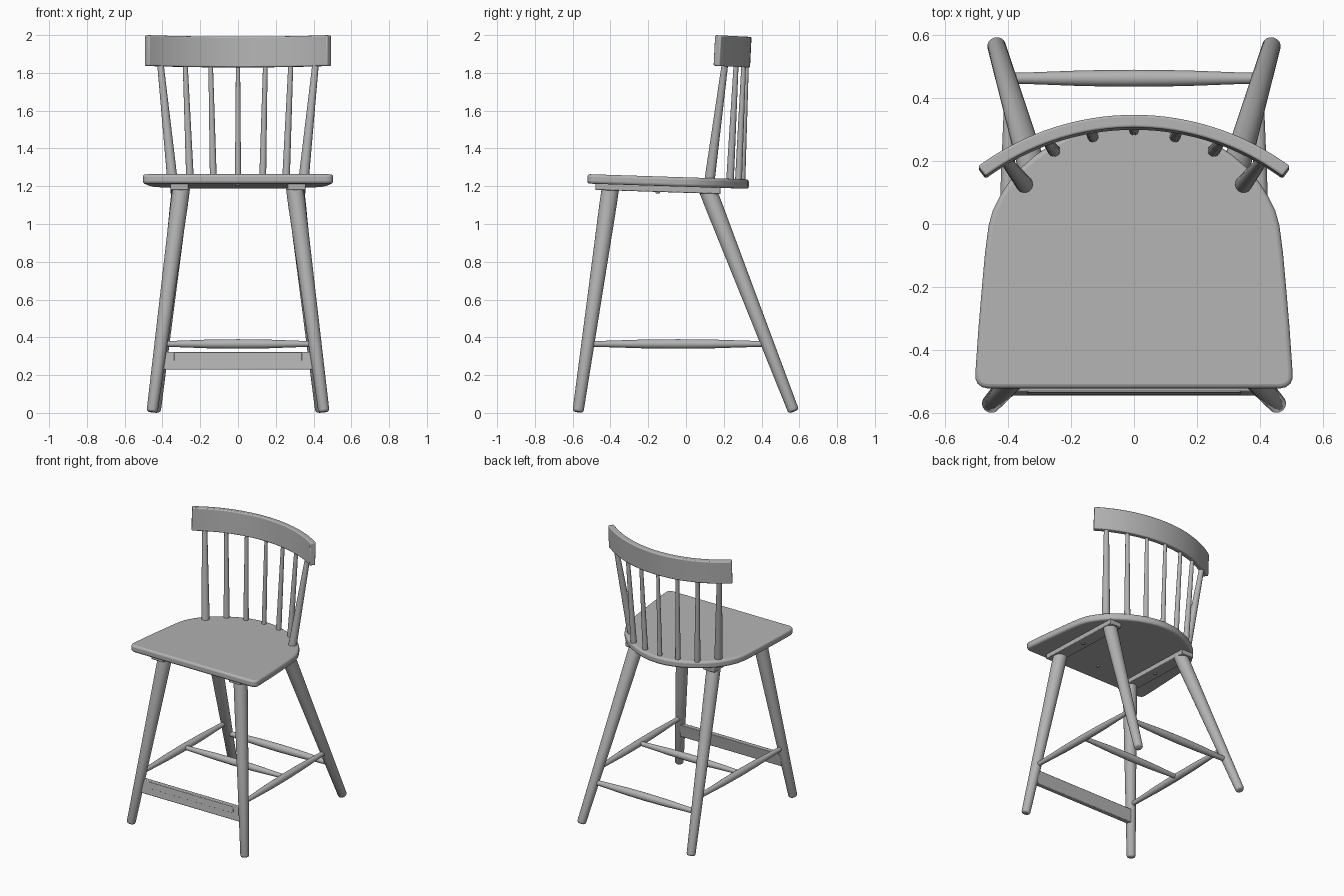
import bpy, bmesh, math
from mathutils import Vector

if "Cube" in bpy.data.objects:
    bpy.data.objects.remove(bpy.data.objects["Cube"])

grey = bpy.data.materials.new("grey_wood")
grey.diffuse_color = (0.45, 0.45, 0.45, 1)
grey.use_nodes = True
grey.node_tree.nodes["Principled BSDF"].inputs["Base Color"].default_value = grey.diffuse_color
SLOPE = -0.0325  # backward tilt of the seat


def finish(name, bm, bevel=0.0, segments=3):
    bmesh.ops.recalc_face_normals(bm, faces=bm.faces)
    me = bpy.data.meshes.new(name)
    bm.to_mesh(me)
    bm.free()
    me.materials.append(grey)
    ob = bpy.data.objects.new(name, me)
    bpy.context.collection.objects.link(ob)
    if bevel:
        m = ob.modifiers.new("round", "BEVEL")
        m.width, m.segments, m.limit_method = bevel, segments, "ANGLE"
        m.angle_limit = math.radians(50)
    bpy.ops.object.select_all(action="DESELECT")
    ob.select_set(True)
    bpy.context.view_layer.objects.active = ob
    bpy.ops.object.shade_smooth_by_angle(angle=math.radians(40))
    return ob


def turned(name, a, b, profile, n=24):
    """Round rod from a to b; profile holds (fraction, radius) pairs."""
    a, b = Vector(a), Vector(b)
    q = (b - a).to_track_quat("Z", "Y")
    bm = bmesh.new()
    rings = []
    for t, r in profile:
        rings.append([bm.verts.new(a.lerp(b, t) + q @ Vector(
            (r * math.cos(2 * math.pi * i / n), r * math.sin(2 * math.pi * i / n), 0)))
            for i in range(n)])
    for lo, hi in zip(rings, rings[1:]):
        for i in range(n):
            j = (i + 1) % n
            bm.faces.new((lo[i], lo[j], hi[j], hi[i]))
    bm.faces.new(rings[0][::-1])
    bm.faces.new(rings[-1])
    return finish(name, bm)


def box(name, lo, hi, bevel=0.004, shear_z=0.0, shear_y=0.0):
    bm = bmesh.new()
    bmesh.ops.create_cube(bm, size=1)
    for v in bm.verts:
        v.co = Vector([(l + h) / 2 + c * (h - l) for l, h, c in zip(lo, hi, v.co)])
        y, z = v.co.y, v.co.z
        v.co.z += shear_z * y
        v.co.y += shear_y * (z - lo[2])
    return finish(name, bm, bevel, 2)


# Seat: half outline mirrored, thickened and tilted
half = [(0, -0.522), (0.465, -0.522), (0.483, -0.518), (0.497, -0.507), (0.504, -0.49),
        (0.503, -0.46), (0.494, -0.33), (0.483, -0.2), (0.473, -0.09), (0.462, -0.005),
        (0.448, 0.045), (0.425, 0.09), (0.396, 0.135), (0.36, 0.178), (0.315, 0.217),
        (0.26, 0.255), (0.2, 0.287), (0.135, 0.312), (0.07, 0.328), (0, 0.333)]
outline = half + [(-x, y) for x, y in half[-2:0:-1]]
bm = bmesh.new()
face = bm.faces.new([bm.verts.new((x, y, 1.197 + SLOPE * y)) for x, y in outline])
ext = bmesh.ops.extrude_face_region(bm, geom=[face])
for v in ext["geom"]:
    if isinstance(v, bmesh.types.BMVert):
        v.co.z += 0.05
finish("seat", bm, 0.014)

# Crest rail: curved board leaning slightly back
CY, R_OUT, R_IN, HALF, N = -0.49, 0.833, 0.793, math.radians(36.5), 32
bm = bmesh.new()
sections = []
for i in range(N + 1):
    a = -HALF + 2 * HALF * i / N
    ring = []
    for r, z in ((R_IN, 1.838), (R_OUT, 1.838), (R_OUT, 2.0), (R_IN, 2.0)):
        y = CY + r * math.cos(a)
        ring.append(bm.verts.new((r * math.sin(a), y + 0.05 * (z - 1.92),
                                  z - 0.05 * (y - 0.15))))
    sections.append(ring)
for s, t in zip(sections, sections[1:]):
    for k in range(4):
        bm.faces.new((s[k], s[(k + 1) % 4], t[(k + 1) % 4], t[k]))
bm.faces.new(sections[0])
bm.faces.new(sections[-1][::-1])
finish("crest_rail", bm, 0.007)

# Back spindles: bottom xy, top xy, bottom radius, top radius
spindles = [((0, 0.297), (0, 0.322), 0.016, 0.011),
            ((0.13, 0.277), (0.145, 0.306), 0.018, 0.012),
            ((0.253, 0.232), (0.28, 0.266), 0.020, 0.013),
            ((0.345, 0.122), (0.412, 0.208), 0.027, 0.017)]
for (bx, by), (tx, ty), r0, r1 in spindles:
    for s in ((1, -1) if bx else (1,)):
        turned("back_spindle", (s * bx, by, 1.21), (s * tx, ty, 1.86),
               [(0, r0), (0.08, r0), (1, r1)], 16)

# Legs, battens, side stretchers
leg_profile = [(0, 0.02), (0.003, 0.026), (0.01, 0.0295), (0.5, 0.038), (0.93, 0.046), (1, 0.046)]
swell = [(0, 0.015), (0.1, 0.017), (0.3, 0.023), (0.5, 0.025), (0.7, 0.023), (0.9, 0.017), (1, 0.015)]
for s in (1, -1):
    turned("front_leg", (s * 0.455, -0.572, 0.005), (s * 0.3, -0.4, 1.19), leg_profile)
    turned("back_leg", (s * 0.438, 0.57, 0.008), (s * 0.305, 0.115, 1.18), leg_profile)
    box("seat_batten", (min(s * 0.262, s * 0.357), -0.48, 1.165),
        (max(s * 0.262, s * 0.357), 0.183, 1.2), shear_z=SLOPE)
    turned("batten_screw", (s * 0.31, -0.15, 1.161), (s * 0.31, -0.15, 1.175),
           [(0, 0.008), (0.3, 0.012), (1, 0.012)], 12)
    turned("side_stretcher", (s * 0.407, -0.515, 0.365), (s * 0.397, 0.43, 0.365), swell)
turned("seat_screw", (0, -0.37, 1.203), (0, -0.37, 1.22), [(0, 0.008), (0.3, 0.012), (1, 0.012)], 12)

# Cross stretchers
turned("middle_stretcher", (-0.4, -0.04, 0.365), (0.4, -0.04, 0.365), swell)
turned("rear_stretcher", (-0.4, 0.463, 0.275), (0.4, 0.463, 0.275),
       [(t, r + 0.002) for t, r in swell])

# Footrest: board between the front legs with a metal wear strip
LEAN = 0.145
box("footrest_board", (-0.405, -0.545, 0.23), (0.405, -0.512, 0.322), shear_y=LEAN)
box("footrest_plate", (-0.338, -0.541, 0.277), (0.338, -0.53, 0.32), 0.001, shear_y=LEAN)
